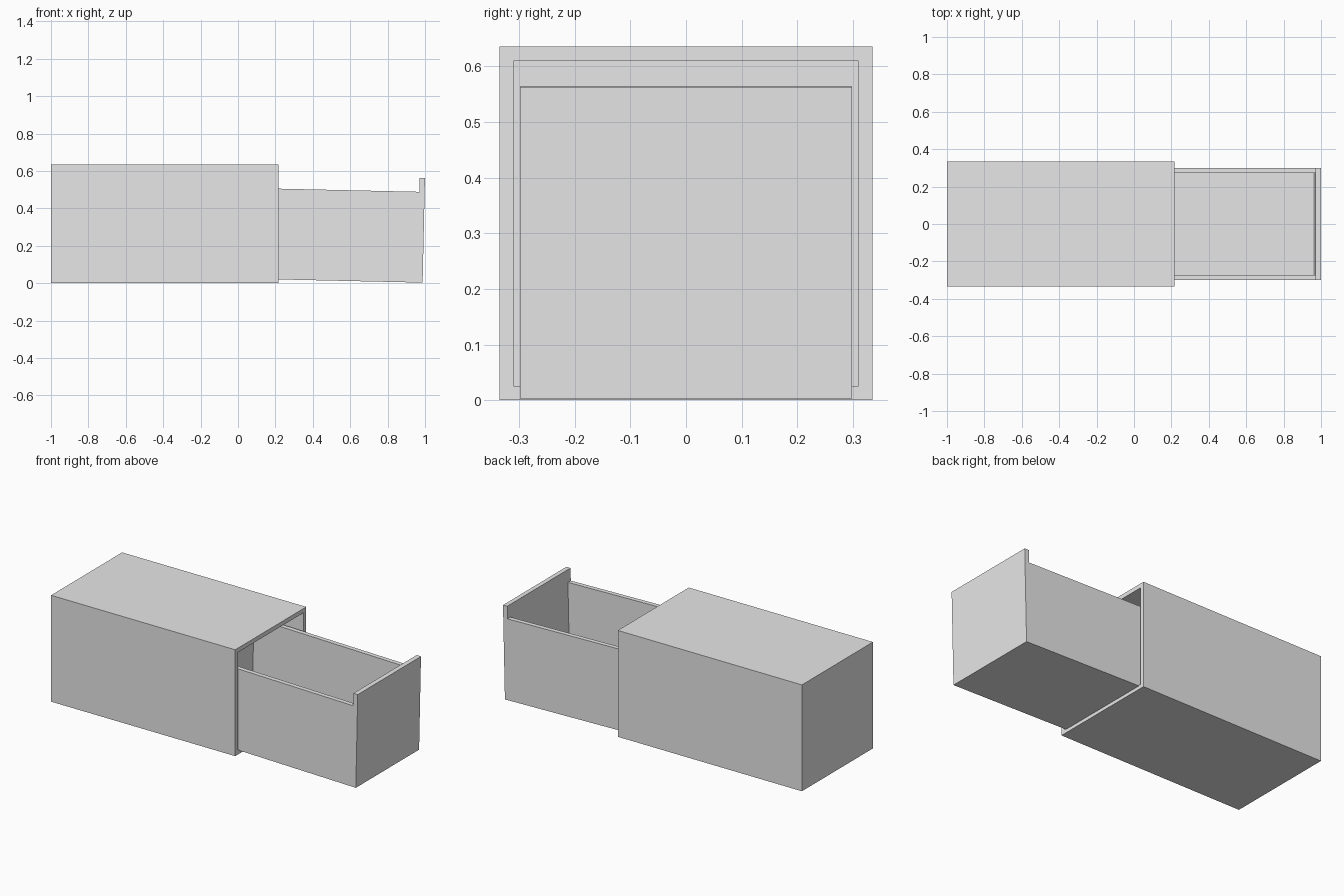
import bpy
import bmesh
from math import radians
from mathutils import Matrix, Vector

default = bpy.data.objects.get("Cube")
if default:
    bpy.data.objects.remove(default, do_unlink=True)

grey = bpy.data.materials.new("plain grey")
grey.use_nodes = True
colour = (0.8, 0.8, 0.8, 1)
grey.diffuse_color = colour
grey.node_tree.nodes["Principled BSDF"].inputs["Base Color"].default_value = colour


def add_box(bm, low, high):
    """Add a box between two corners; return its faces."""
    low, high = Vector(low), Vector(high)
    place = Matrix.Translation((low + high) / 2) @ Matrix.Diagonal((*(high - low), 1))
    verts = bmesh.ops.create_cube(bm, size=1, matrix=place)["verts"]
    return {f for v in verts for f in v.link_faces}


def finish(bm, name):
    mesh = bpy.data.meshes.new(name)
    bm.to_mesh(mesh)
    bm.free()
    mesh.materials.append(grey)
    obj = bpy.data.objects.new(name, mesh)
    bpy.context.collection.objects.link(obj)
    return obj


# Cabinet: box with its +x face inset and pushed back into a cavity
WALL, MOUTH, HALF, HEIGHT = 0.036, 0.216, 0.335, 0.635
bm = bmesh.new()
faces = add_box(bm, (-1, -HALF, 0), (MOUTH, HALF, HEIGHT))
mouth = max(faces, key=lambda f: f.calc_center_median().x)
bmesh.ops.inset_region(bm, faces=[mouth], thickness=WALL)
cavity = bmesh.ops.extrude_face_region(bm, geom=[mouth])["geom"]
bmesh.ops.delete(bm, geom=[mouth], context="FACES_ONLY")
depth = MOUTH + 1 - WALL
bmesh.ops.translate(bm, vec=(-depth, 0, 0),
                    verts=[g for g in cavity if isinstance(g, bmesh.types.BMVert)])
bmesh.ops.recalc_face_normals(bm, faces=bm.faces)
finish(bm, "cabinet")

# Drawer: open tray with a taller front, origin at the lower front edge
LENGTH, WIDE, BOARD, RIM, FRONT = 1.11, 0.2985, 0.027, 0.485, 0.56
boards = {
    "drawer_front": ((-0.028, -WIDE, 0), (0, WIDE, FRONT)),
    "drawer_back": ((-LENGTH, BOARD - WIDE, 0), (BOARD - LENGTH, WIDE - BOARD, RIM)),
    "drawer_floor": ((BOARD - LENGTH, BOARD - WIDE, 0), (-0.028, WIDE - BOARD, BOARD)),
    "drawer_side_right": ((-LENGTH, -WIDE, 0), (-0.028, BOARD - WIDE, RIM)),
    "drawer_side_left": ((-LENGTH, WIDE - BOARD, 0), (-0.028, WIDE, RIM)),
}
# The pulled-out drawer sags slightly at its front
sag = Matrix.Translation((0.987, 0, 0.003)) @ Matrix.Rotation(radians(1.28), 4, "Y")
for name, (low, high) in boards.items():
    bm = bmesh.new()
    add_box(bm, low, high)
    finish(bm, name).matrix_world = sag
